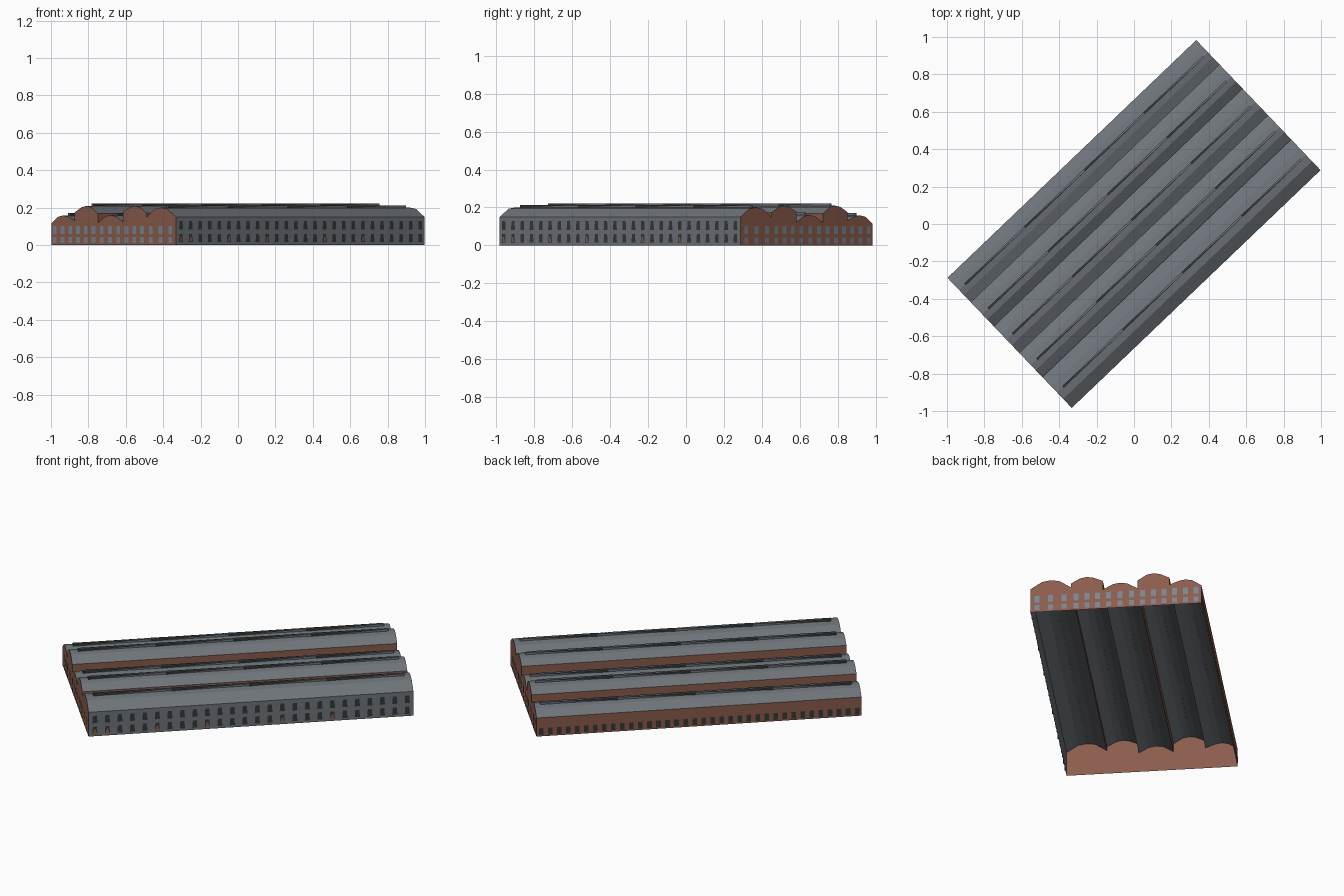
import bpy, math
from mathutils import Matrix, Vector

if "Cube" in bpy.data.objects:
    bpy.data.objects.remove(bpy.data.objects["Cube"])

L, W = 1.84, 0.962
TURN = Matrix.Rotation(math.radians(43.7), 4, 'Z')   # hall stands diagonally


def material(name, rgb):
    m = bpy.data.materials.new(name)
    m.diffuse_color = (*rgb, 1)
    m.use_nodes = True
    m.node_tree.nodes["Principled BSDF"].inputs["Base Color"].default_value = m.diffuse_color
    return m


BRICK = material("brick", (0.255, 0.106, 0.07))
SLATE = material("slate", (0.16, 0.178, 0.198))
GLASS = material("pale_glass", (0.19, 0.235, 0.28))
DARK = material("dark_glass", (0.036, 0.04, 0.041))


def build(name, polys, mat):
    """polys: (corner points in hall axes, outward direction)"""
    verts, faces = [], []
    for pts, out in polys:
        pts = [Vector(p) for p in pts]
        n = Vector((0, 0, 0))
        for a, b in zip(pts, pts[1:] + pts[:1]):
            n += a.cross(b)
        if n.dot(Vector(out)) < 0:
            pts.reverse()
        faces.append(range(len(verts), len(verts) + len(pts)))
        verts += [TURN @ p for p in pts]
    me = bpy.data.meshes.new(name)
    me.from_pydata(verts, [], [list(f) for f in faces])
    me.materials.append(mat)
    ob = bpy.data.objects.new(name, me)
    bpy.context.collection.objects.link(ob)
    return ob


def box(x0, x1, y0, y1, z0, z1):
    c = [(x, y, z) for x in (x0, x1) for y in (y0, y1) for z in (z0, z1)]
    sides = [((0, 1, 3, 2), (-1, 0, 0)), ((4, 5, 7, 6), (1, 0, 0)),
             ((0, 1, 5, 4), (0, -1, 0)), ((2, 3, 7, 6), (0, 1, 0)),
             ((0, 2, 6, 4), (0, 0, -1)), ((1, 3, 7, 5), (0, 0, 1))]
    return [([c[i] for i in ids], out) for ids, out in sides]


# Bays from the north-west side: start, end, left eave, ridge, right eave
bays = [(0.0, 0.18, 0.115, 0.158, 0.13),
        (0.18, 0.36, 0.175, 0.209, 0.168),
        (0.36, 0.555, 0.118, 0.16, 0.122),
        (0.555, 0.735, 0.178, 0.209, 0.172),
        (0.735, W, 0.148, 0.2, 0.15)]
X0, X1 = -L / 2, L / 2


def profile(bay):
    a, b, le, r, re = bay
    w = b - a
    pts = [(a, le), (a + 0.29 * w, r - 0.007), (a + 0.5 * w, r),
           (a + 0.71 * w, r - 0.007), (b, re)]
    return [(W / 2 - v, z) for v, z in pts]


# Roof of each bay
for i, bay in enumerate(bays):
    p = profile(bay)
    build(f"bay_roof_{i + 1}",
          [([(X0, *a), (X1, *a), (X1, *b), (X0, *b)], (0, 0, 1))
           for a, b in zip(p, p[1:])], SLATE)

# Gabled end walls
for name, x, out in (("south_west_wall", X0, -1), ("north_east_wall", X1, 1)):
    polys = []
    for bay in bays:
        p = profile(bay)
        outline = [(p[0][0], 0)] + p + [(p[-1][0], 0)]
        polys.append(([(x, y, z) for y, z in outline], (out, 0, 0)))
    build(name, polys, BRICK)


def long_wall(v, z0, z1, out):
    y = W / 2 - v
    return [([(X0, y, z0), (X1, y, z0), (X1, y, z1), (X0, y, z1)], (0, out, 0))]


# Long outer walls and the upright steps between neighbouring roofs
build("north_west_wall", long_wall(0, 0, bays[0][2], 1), BRICK)
build("south_east_wall", long_wall(W, 0, bays[-1][4], -1), SLATE)
steps = []
for a, b in zip(bays, bays[1:]):
    lo, hi = sorted((a[4], b[2]))
    steps += long_wall(a[1], lo, hi, -1 if a[4] > b[2] else 1)
build("roof_step_walls", steps, BRICK)

# End windows: three columns per bay, two rows
for name, x, out in (("south_west_windows", X0 - 0.004, -1),
                     ("north_east_windows", X1 + 0.004, 1)):
    polys = []
    for a, b, *_ in bays:
        for k in range(3):
            y = W / 2 - (a + (b - a) * (k + 0.5) / 3)
            for z0, z1 in ((0.01, 0.042), (0.06, 0.103)):
                polys.append(([(x, y - 0.014, z0), (x, y + 0.014, z0),
                               (x, y + 0.014, z1), (x, y - 0.014, z1)], (out, 0, 0)))
    build(name, polys, GLASS)


def pane(x, y, w, z0, z1, out, top=1.0):
    return ([(x - w, y, z0), (x + w, y, z0),
             (x + w * top, y, z1), (x - w * top, y, z1)], (0, out, 0))


# North-west windows: one row at the base
n = 36
build("north_west_windows",
      [pane(X0 + L * (k + 0.5) / n, W / 2 + 0.004, 0.013, 0.01, 0.052, 1)
       for k in range(n)], DARK)

# South-east windows: two rows of slightly tapering openings
n = 26
glazed, bricked = [], []
for k in range(n):
    x = X0 + L * (k + 0.5) / n
    for z0, z1 in ((0.015, 0.06), (0.082, 0.128)):
        glazed.append(pane(x, -W / 2 - 0.004, 0.015, z0, z1, -1, 0.75))
    # brick infill in the foot of a few openings
    if k in (0, 1, 5, 9, 15, 19):
        bricked.append(pane(x, -W / 2 - 0.007, 0.014, 0.015, 0.045, -1, 0.3))
build("south_east_windows", glazed, DARK)
build("brick_infill", bricked, BRICK)

# Slim raised vents along every ridge, with tapering dark slots
for i, bay in enumerate(bays):
    y = W / 2 - (bay[0] + bay[1]) / 2
    zb, zt, h = bay[3] - 0.002, bay[3] + 0.012, 0.006
    vent, slots = [], []
    for k in range(4):
        xa = X0 + 0.045 + k * 0.44
        xb = xa + 0.44
        vent += box(xa, xb, y - h, y + h, zb, zt)
        slots.append(([(xa, y - h, zt + 0.002), (xb, y - h, zt + 0.002),
                       (xa, y + h, zt + 0.002)], (0, 0, 1)))
        for s in (-1, 1):
            ys = y + s * (h + 0.002)
            slots.append(([(xa, ys, zb), (xb, ys, zt), (xa, ys, zt)], (0, s, 0)))
    build(f"ridge_vent_{i + 1}", vent, SLATE)
    build(f"vent_slots_{i + 1}", slots, DARK)
